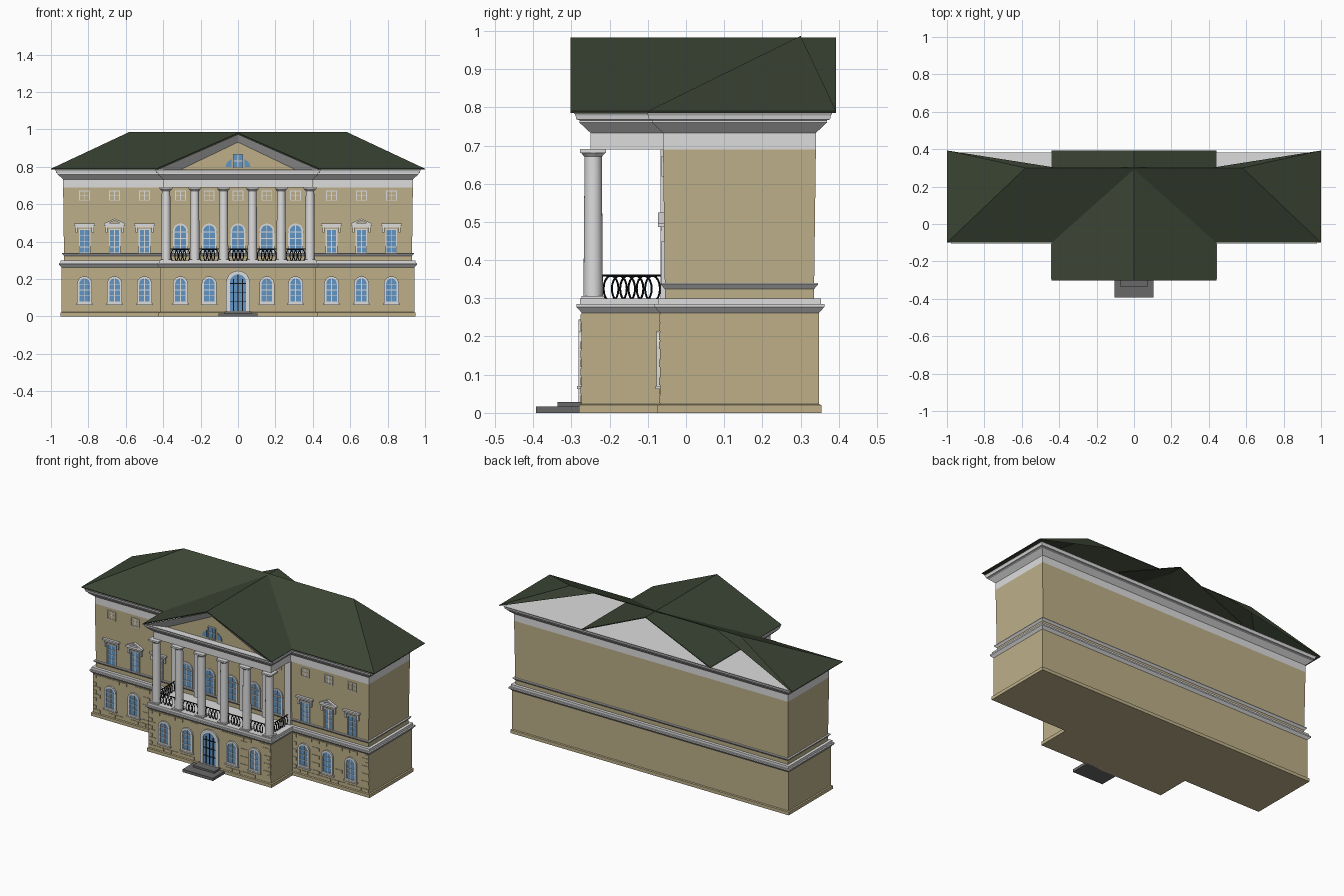
import bpy, bmesh, math, random
from mathutils import Matrix

random.seed(4)
cube = bpy.data.objects.get("Cube")
if cube:
    bpy.data.objects.remove(cube)


def material(name, r, g, b):
    m = bpy.data.materials.new(name)
    m.use_nodes = True
    m.diffuse_color = (r, g, b, 1)
    node = next(n for n in m.node_tree.nodes if n.type == 'BSDF_PRINCIPLED')
    node.inputs["Base Color"].default_value = (r, g, b, 1)
    return m


MATS = [material("tan_wall", .51, .43, .25), material("white_trim", .72, .72, .72),
        material("dark_green_roof", .045, .06, .035), material("blue_glass", .12, .3, .55),
        material("grey_stone", .14, .14, .14), material("black_iron", .006, .006, .006)]
TAN, WHITE, GREEN, BLUE, GREY, BLACK = range(6)


def finish(name, bm, recalc=True):
    if recalc:
        bmesh.ops.recalc_face_normals(bm, faces=bm.faces)
    me = bpy.data.meshes.new(name)
    bm.to_mesh(me)
    bm.free()
    for m in MATS:
        me.materials.append(m)
    ob = bpy.data.objects.new(name, me)
    bpy.context.collection.objects.link(ob)
    return ob


def face(bm, verts, mat):
    f = bm.faces.new(verts)
    f.material_index = mat
    return f


def loft(bm, rings, mats):
    """Closed solid through rings of points, one material per segment."""
    loops = [[bm.verts.new(p) for p in r] for r in rings]
    n = len(loops[0])
    for a, b, m in zip(loops, loops[1:], mats):
        for i in range(n):
            j = (i + 1) % n
            face(bm, (a[i], a[j], b[j], b[i]), m)
    face(bm, loops[0][::-1], mats[0])
    face(bm, loops[-1], mats[-1])


def box(bm, x0, x1, y0, y1, z0, z1, mat):
    loft(bm, [[(x0, y0, z), (x1, y0, z), (x1, y1, z), (x0, y1, z)] for z in (z0, z1)], [mat])


def block(name, rect, profile):
    """Rectangular mass whose sides follow a moulding profile (z, offset, material above)."""
    hx, y0, y1 = rect
    rings = [[(-hx - o, y0 - o, z), (hx + o, y0 - o, z), (hx + o, y1 + o, z), (-hx - o, y1 + o, z)]
             for z, o, m in profile]
    bm = bmesh.new()
    loft(bm, rings, [p[2] for p in profile[:-1]])
    finish(name, bm)


def arch(cx, w, z0, z1, n=10):
    r = w / 2
    return [(cx - r, z0), (cx + r, z0)] + [
        (cx + r * math.cos(math.pi * i / n), z1 - r + r * math.sin(math.pi * i / n)) for i in range(n + 1)]


def rect(cx, w, z0, z1):
    return [(cx - w / 2, z0), (cx + w / 2, z0), (cx + w / 2, z1), (cx - w / 2, z1)]


def panel(bm, outline, y, depth, mat):
    loft(bm, [[(x, yy, z) for x, z in outline] for yy in (y, y - depth)], [mat])


def frame(bm, outer, inner, y, depth, mat):
    loops = [[bm.verts.new((x, yy, z)) for x, z in o]
             for o, yy in ((outer, y), (outer, y - depth), (inner, y - depth), (inner, y))]
    n = len(outer)
    for k in range(4):
        a, b = loops[k], loops[(k + 1) % 4]
        for i in range(n):
            j = (i + 1) % n
            face(bm, (a[i], a[j], b[j], b[i]), mat)


def window(bm, shape, cx, w, z0, z1, y, rim, rows, bars=WHITE):
    frame(bm, shape(cx, w + 2 * rim, z0 - rim, z1 + rim), shape(cx, w, z0, z1), y, .009, WHITE)
    panel(bm, shape(cx, w, z0, z1), y, .003, BLUE)
    t = .002
    box(bm, cx - t, cx + t, y - .006, y, z0, z1, bars)
    for r in range(1, rows):
        z = z0 + (z1 - z0) * r / rows
        box(bm, cx - w / 2, cx + w / 2, y - .006, y, z - t, z + t, bars)


# Walls and mouldings
LOWER = [(0, .02, TAN), (.02, .02, TAN), (.023, .013, TAN), (.262, .013, WHITE), (.277, .027, WHITE),
         (.285, .027, WHITE), (.285, .018, WHITE), (.3, .018, WHITE)]
CORNICE = [(.69, .005, WHITE), (.733, .005, WHITE), (.76, .034, WHITE), (.766, .034, WHITE),
           (.768, .042, WHITE), (.778, .044, WHITE), (.785, .048, WHITE)]
MAIN = (.93, -.055, .335)
block("main_walls", MAIN, LOWER + [(.3, 0, TAN)] + CORNICE)
block("sill_band", MAIN, [(.324, 0, WHITE), (.336, .011, WHITE), (.34, .011, WHITE)])
block("portico_base", (.405, -.26, 0), LOWER)
block("portico_entablature", (.395, -.245, 0), CORNICE)

WALL, BASE, PORCH = -.055, -.068, -.273
WINGS = [s * x for s in (-1, 1) for x in (.5, .66, .82)]
BAYS = [-.308, -.154, 0, .154, .308]

# Rusticated stones on the lower front
bm = bmesh.new()
openings = WINGS + BAYS
for lo, hi, y in ((-.94, -.425, BASE), (-.415, .415, PORCH), (.425, .94, BASE)):
    for row in range(10):
        z = .026 + row * .0235
        x = lo - (row % 2) * .026
        while x < hi:
            a, b = max(x, lo), min(x + .048, hi)
            blocked = any(b > c - .05 and a < c + .05 and .04 < z < .225 for c in openings)
            door = b > -.07 and a < .07
            if b - a > .01 and not blocked and not door and random.random() > .12:
                box(bm, a, b, y - .003, y + .001, z, z + .0195, TAN)
            x += .052
finish("front_stones", bm)

# Lower windows and door
bm = bmesh.new()
for x in WINGS + [b for b in BAYS if b]:
    y = BASE if x in WINGS else PORCH
    window(bm, arch, x, .056, .08, .203, y, .012, 4)
    box(bm, x - .045, x + .045, y - .012, y, .062, .07, WHITE)
finish("lower_windows", bm)
bm = bmesh.new()
window(bm, arch, 0, .086, .03, .225, PORCH, .02, 4, BLACK)
for s in (-1, 1):
    box(bm, s * .024 - .0015, s * .024 + .0015, PORCH - .006, PORCH, .03, .2, BLACK)
finish("front_door", bm)

# Upper wing windows with hoods
bm = bmesh.new()
for x in WINGS:
    window(bm, rect, x, .05, .342, .462, WALL, .006, 4)
    box(bm, x - .048, x + .048, WALL - .01, WALL, .475, .486, WHITE)
    box(bm, x - .056, x + .056, WALL - .018, WALL, .486, .496, WHITE)
    for s in (-1, 1):
        box(bm, x + s * .043 - .006, x + s * .043 + .006, WALL - .012, WALL, .448, .476, WHITE)
    if abs(x) == .66:
        frame(bm, [(x - .058, .496), (x + .058, .496), (x, .524)],
              [(x - .03, .5), (x + .03, .5), (x, .514)], WALL, .018, WHITE)
finish("wing_windows", bm)

# Balcony windows and attic windows
bm = bmesh.new()
for x in BAYS:
    window(bm, arch, x, .062, .345, .488, WALL, .009, 4)
    box(bm, x - .042, x + .042, WALL - .011, WALL, .448, .455, WHITE)
finish("balcony_windows", bm)
bm = bmesh.new()
for x in WINGS + BAYS:
    window(bm, rect, x, .048, .624, .668, WALL, .005, 2)
finish("attic_windows", bm)

# Columns, capitals, bases and wall pilasters
COLS = [s * x for s in (-1, 1) for x in (.077, .231, .385)]
CY = -.243
bm = bmesh.new()
for x in COLS:
    bmesh.ops.create_cone(bm, cap_ends=True, segments=24, radius1=.0255, radius2=.0225, depth=.376,
                          matrix=Matrix.Translation((x, CY, .49)))
    bmesh.ops.create_cone(bm, cap_ends=True, segments=24, radius1=.023, radius2=.032, depth=.01,
                          matrix=Matrix.Translation((x, CY, .676)))
for f in bm.faces:
    f.material_index = WHITE
for x in COLS:
    box(bm, x - .034, x + .034, CY - .034, CY + .034, .681, .691, WHITE)
    box(bm, x - .03, x + .03, CY - .03, CY + .03, .299, .306, WHITE)
    box(bm, x - .021, x + .021, WALL - .012, WALL, .3, .69, WHITE)
cols = finish("columns", bm)
bpy.ops.object.select_all(action='DESELECT')
cols.select_set(True)
bpy.context.view_layer.objects.active = cols
bpy.ops.object.shade_smooth_by_angle(angle=math.radians(35))

# Iron balcony railings: overlapping oval rings between two rails
cu = bpy.data.curves.new("balcony_railing", 'CURVE')
cu.dimensions = '3D'
cu.bevel_depth = .0026
cu.bevel_resolution = 0
cu.materials.append(MATS[BLACK])


def spline(points, cyclic):
    s = cu.splines.new('POLY')
    s.points.add(len(points) - 1)
    for p, co in zip(s.points, points):
        p.co = (*co, 1)
    s.use_cyclic_u = cyclic


def railing(start, end, place, count):
    step = (end - start) / (count + 1)
    for z in (.29, .36):
        spline([place(start, z), place(end, z)], False)
    for i in range(count):
        c = start + step * (i + 1)
        turn = [math.tau * k / 18 for k in range(18)]
        spline([place(c + step * .9 * math.cos(t), .325 + .034 * math.sin(t)) for t in turn], True)


for x in BAYS:
    railing(x - .053, x + .053, lambda u, z: (u, CY, z), 4)
for side in (-.385, .385):
    railing(-.218, -.066, lambda u, z: (side, u, z), 6)
bpy.context.collection.objects.link(bpy.data.objects.new("balcony_railing", cu))


# Roofs: hipped main roof, and a gable running through to the back
def shell(name, points, faces):
    bm = bmesh.new()
    v = [bm.verts.new(p) for p in points]
    for f in faces:
        face(bm, [v[i] for i in f], GREEN)
    ob = finish(name, bm, False)
    mod = ob.modifiers.new("thickness", 'SOLIDIFY')
    mod.thickness = .005
    mod.offset = -1
    return ob


half = [(1, -.1, .79), (1, .393, .79), (.58, .3, .987), (.42, .3, .987)]
shell("main_roof", half + [(-x, y, z) for x, y, z in half],
      [(4, 0, 2, 3, 7, 6), (0, 1, 2), (1, 3, 2), (5, 4, 6), (5, 6, 7)])
shell("gable_roof", [(x, y, z) for y in (-.302, .393) for x, z in ((-.44, .79), (0, .983), (.44, .79))],
      [(0, 1, 4, 3), (1, 2, 5, 4)])

# Pediment: recessed wall, sloping raking cornice and a three-part window
GY = -.25
bm = bmesh.new()
panel(bm, [(-.32, .784), (.32, .784), (0, .936)], GY + .05, .05, TAN)
finish("pediment_wall", bm)
bm = bmesh.new()
for s in (-1, 1):
    out = [(s * .43, -.296, .786), (0, -.296, .974)]
    inn = [(0, GY - .001, .932), (s * .305, GY - .001, .786)]
    pts = [bm.verts.new(p) for p in out + inn]
    face(bm, pts[::s], WHITE)
finish("raking_cornice", bm, False)
bm = bmesh.new()
window(bm, rect, 0, .046, .798, .865, GY, .003, 2)
for s in (-1, 1):
    panel(bm, [(s * .036, .798), (s * .068, .798), (s * .06, .822), (s * .036, .842)], GY, .005, BLUE)
finish("pediment_window", bm)

# Entrance steps
bm = bmesh.new()
box(bm, -.104, .104, -.393, -.27, 0, .017, GREY)
box(bm, -.073, .073, -.336, -.27, .017, .028, GREY)
finish("entrance_steps", bm)
